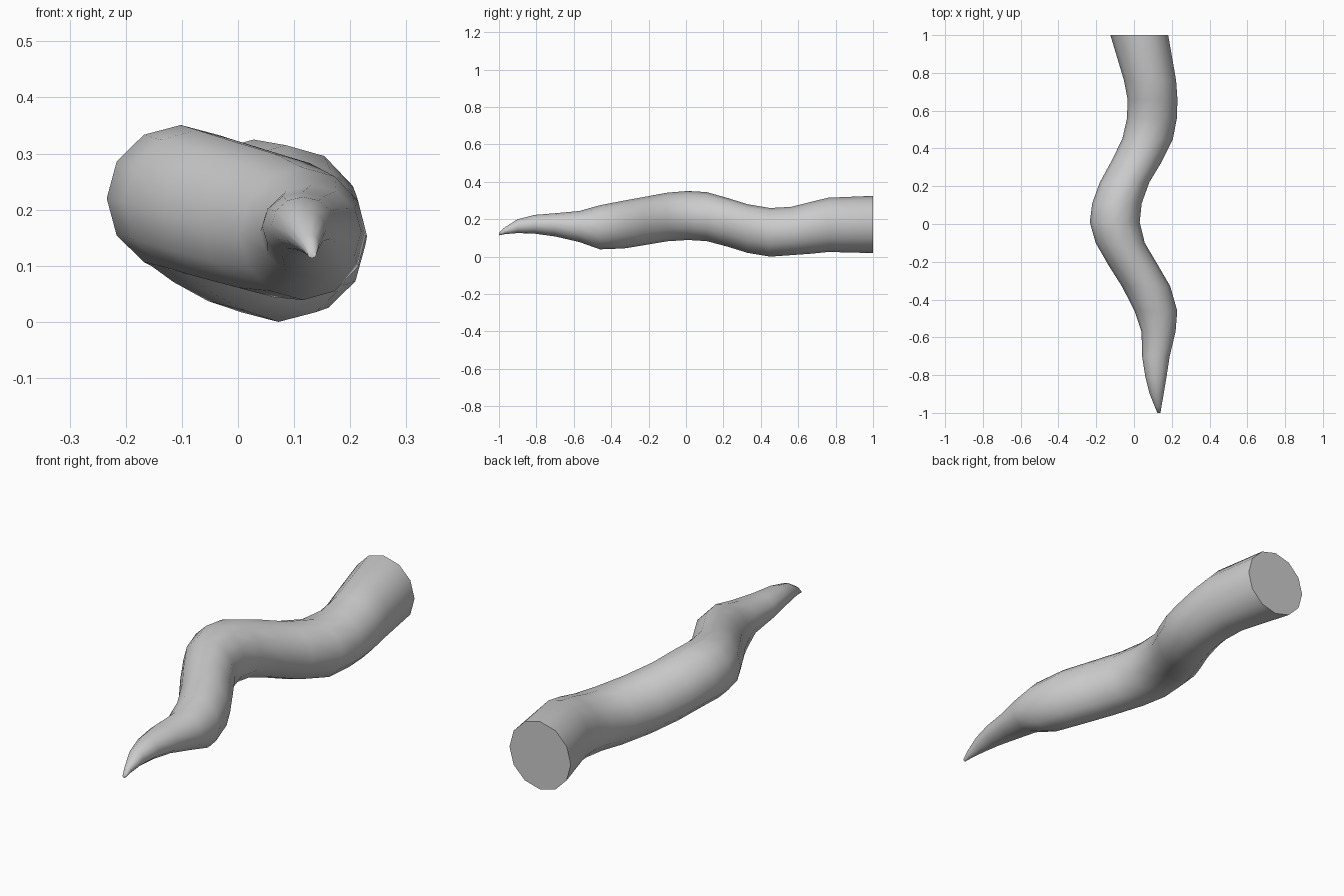
import bpy, bmesh
from math import cos, sin, pi, radians

SIDES = 12
# Cross-sections along the body: y, centre x, centre z, half width, half height
SECTIONS = [
    (1.00, 0.028, 0.172, 0.153, 0.153),
    (0.76, 0.085, 0.170, 0.138, 0.145),
    (0.66, 0.098, 0.153, 0.132, 0.138),
    (0.56, 0.095, 0.137, 0.132, 0.129),
    (0.45, 0.072, 0.130, 0.134, 0.130),
    (0.33, 0.013, 0.150, 0.134, 0.130),
    (0.22, -0.050, 0.184, 0.131, 0.130),
    (0.11, -0.090, 0.214, 0.131, 0.131),
    (0.01, -0.102, 0.220, 0.132, 0.131),
    (-0.10, -0.073, 0.212, 0.130, 0.130),
    (-0.22, -0.003, 0.191, 0.131, 0.129),
    (-0.33, 0.064, 0.172, 0.128, 0.128),
    (-0.46, 0.116, 0.157, 0.113, 0.118),
    (-0.57, 0.130, 0.161, 0.090, 0.083),
    (-0.70, 0.116, 0.170, 0.073, 0.062),
    (-0.81, 0.116, 0.173, 0.056, 0.050),
    (-0.90, 0.120, 0.163, 0.037, 0.037),
    (-0.97, 0.128, 0.138, 0.017, 0.018),
    (-1.00, 0.132, 0.121, 0.008, 0.007),
]

bm = bmesh.new()
rings = []
for y, cx, cz, rx, rz in SECTIONS:
    rings.append([bm.verts.new((cx + rx * cos(2 * pi * i / SIDES), y,
                                cz + rz * sin(2 * pi * i / SIDES)))
                  for i in range(SIDES)])

# Skin between neighbouring rings
for a, b in zip(rings, rings[1:]):
    for i in range(SIDES):
        j = (i + 1) % SIDES
        bm.faces.new((a[i], a[j], b[j], b[i]))

# Flat root cap and tiny tip cap
bm.faces.new(rings[0])
bm.faces.new(rings[-1])
bmesh.ops.recalc_face_normals(bm, faces=bm.faces)

mesh = bpy.data.meshes.new("tentacle")
bm.to_mesh(mesh)
bm.free()
tentacle = bpy.data.objects.new("tentacle", mesh)
bpy.context.collection.objects.link(tentacle)
bpy.context.view_layer.objects.active = tentacle
tentacle.select_set(True)
bpy.ops.object.shade_smooth_by_angle(angle=radians(60))
